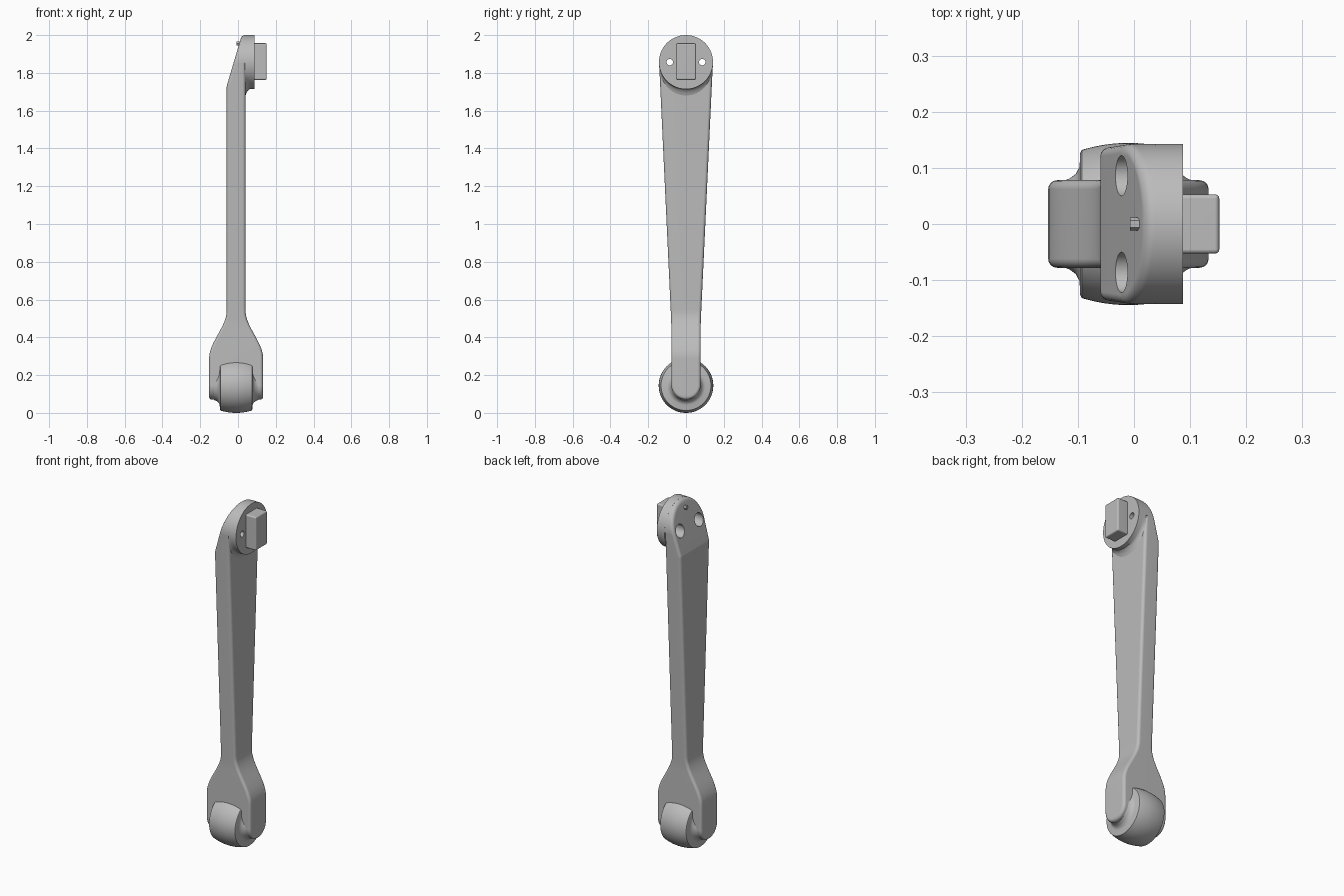
import bpy, bmesh
from math import sin, cos, pi, sqrt, radians

if "Cube" in bpy.data.objects:
    bpy.data.objects.remove(bpy.data.objects["Cube"])

grey = bpy.data.materials.new("grey metal")
grey.use_nodes = True
colour = (0.5, 0.5, 0.5, 1)
grey.diffuse_color = colour
grey.node_tree.nodes["Principled BSDF"].inputs["Base Color"].default_value = colour

MID = -0.01                    # centre plane of the fork and wheel
LOW, HIGH = 0.148, 1.857       # heights of the two pivot centres
R_LOW, R_HIGH = 0.078, 0.1425  # end radii of the arm
EDGE = 0.016                   # edge rounding of the arm


def finish(bm, name):
    bmesh.ops.remove_doubles(bm, verts=bm.verts, dist=1e-5)
    bmesh.ops.recalc_face_normals(bm, faces=bm.faces)
    mesh = bpy.data.meshes.new(name)
    bm.to_mesh(mesh)
    bm.free()
    mesh.materials.append(grey)
    obj = bpy.data.objects.new(name, mesh)
    bpy.context.collection.objects.link(obj)
    return obj


def skin(bm, rings):
    n = len(rings[0])
    for a, b in zip(rings, rings[1:]):
        for i in range(n):
            j = (i + 1) % n
            bm.faces.new((a[i], a[j], b[j], b[i]))


def lathe(name, profile, y, z, segments=64, flare=0):
    """Turn (x, radius) points about an x axis; flare widens the underside of the first ring."""
    bm = bmesh.new()
    rings = []
    for k, (x, r) in enumerate(profile):
        ring = []
        for i in range(segments):
            a = 2 * pi * i / segments
            rr = r + (flare[k] * max(0, -sin(a)) ** 2 if flare else 0)
            ring.append(bm.verts.new((x, y + rr * cos(a), z + rr * sin(a))))
        rings.append(ring)
    skin(bm, rings)
    bm.faces.new(rings[0])
    bm.faces.new(rings[-1])
    return finish(bm, name)


def smoothstep(a, b, t):
    t = min(1, max(0, (t - a) / (b - a)))
    return t * t * (3 - 2 * t)


# Arm: outer faces as functions of height
def thickness(z):
    return 0.143 - 0.093 * smoothstep(0.29, 0.54, z)


def left_face(z):
    slope = max(0, z - 1.73) * 0.08 / 0.27
    return MID - thickness(z) + slope


def right_face(z):
    return 0.08 if z > HIGH - 0.001 else MID + thickness(z)


def half_outline(inset):
    """Half width and height pairs from the bottom end to the top end."""
    pts = []
    for i in range(13):
        a = pi / 2 * i / 12
        pts.append(((R_LOW - inset) * sin(a), LOW - (R_LOW - inset) * cos(a)))
    heights = [0.22] + [0.29 + 0.02 * i for i in range(14)] + [0.9, 1.3, 1.725, 1.735, 1.8, 1.852]
    for z in heights:
        f = max(0, (z - 0.48) / (HIGH - 0.48))
        pts.append((R_LOW + (R_HIGH - R_LOW) * f - inset, z))
    for i in range(21):
        a = pi / 2 * i / 20
        pts.append(((R_HIGH - inset) * cos(a), HIGH + (R_HIGH - inset) * sin(a)))
    return pts


bm = bmesh.new()
steps = [pi / 2 * i / 4 for i in range(5)]
layers = [(a, left_face, 1) for a in steps] + [(a, right_face, -1) for a in reversed(steps)]
rings = []
for a, face, side in layers:
    half = half_outline(EDGE * (1 - sin(a)))
    loop = half + [(-w, z) for w, z in reversed(half)]
    lift = side * EDGE * (1 - cos(a))
    rings.append([bm.verts.new((face(z) + lift, w, z)) for w, z in loop])
skin(bm, rings)
for ring in (rings[0], rings[-1]):
    n = len(ring)
    for i in range(n // 2 - 1):
        bm.faces.new((ring[i], ring[i + 1], ring[n - 2 - i], ring[n - 1 - i]))
arm = finish(bm, "arm")

# Round mounting boss with a fillet under it
boss = lathe("mounting_boss",
             [(0.038, 0.143), (0.044, 0.143), (0.052, 0.143), (0.062, 0.143), (0.087, 0.143)],
             0, HIGH, 96, flare=[0.04, 0.022, 0.008, 0, 0])

# Stepped bolt holes through the arm and boss
for y in (-0.086, 0.086):
    cutter = lathe("bolt_hole_cutter",
                   [(-0.2, 0.036), (0.03, 0.036), (0.03001, 0.017), (0.2, 0.017)], y, HIGH, 32)
    cutter.hide_render = True
    for part in (arm, boss):
        mod = part.modifiers.new("bolt hole", 'BOOLEAN')
        mod.operation = 'DIFFERENCE'
        mod.solver = 'EXACT'
        mod.object = cutter
        bpy.context.view_layer.objects.active = part
        bpy.ops.object.modifier_apply(modifier=mod.name)
    bpy.data.objects.remove(cutter)

# Crowned wheel with filleted hub
side = [(0.118, 0.076), (0.105, 0.081), (0.094, 0.089), (0.087, 0.102), (0.086, 0.126), (0.083, 0.132)]
crown = [(0.083 * (1 - i / 8), 0.1445 - 0.0125 * (1 - i / 8) ** 2) for i in range(1, 9)]
half = side + crown
profile = [(MID - x, r) for x, r in half] + [(MID + x, r) for x, r in reversed(half[:-1])]
wheel = lathe("wheel", profile, 0, 0.1445, 96)

# Rectangular drive key on the boss
bm = bmesh.new()
bmesh.ops.create_cube(bm, size=1)
for v in bm.verts:
    v.co.x = 0.112 + v.co.x * 0.08
    v.co.y *= 0.106
    v.co.z = 1.86 + v.co.z * 0.194
bmesh.ops.bevel(bm, geom=bm.edges[:], offset=0.008, segments=3, profile=0.5, affect='EDGES')
key = finish(bm, "drive_key")

# Small locating pin on the sloped face
pin = lathe("locating_pin", [(-0.007, 0.012), (0.04, 0.012)], 0, 1.955, 6)

# Smooth shading with sharp corners kept
for obj in (arm, boss, wheel, key, pin):
    bpy.ops.object.select_all(action='DESELECT')
    obj.select_set(True)
    bpy.context.view_layer.objects.active = obj
    bpy.ops.object.shade_smooth_by_angle(angle=radians(35))
    obj.modifiers.new("weighted normals", 'WEIGHTED_NORMAL').keep_sharp = True
